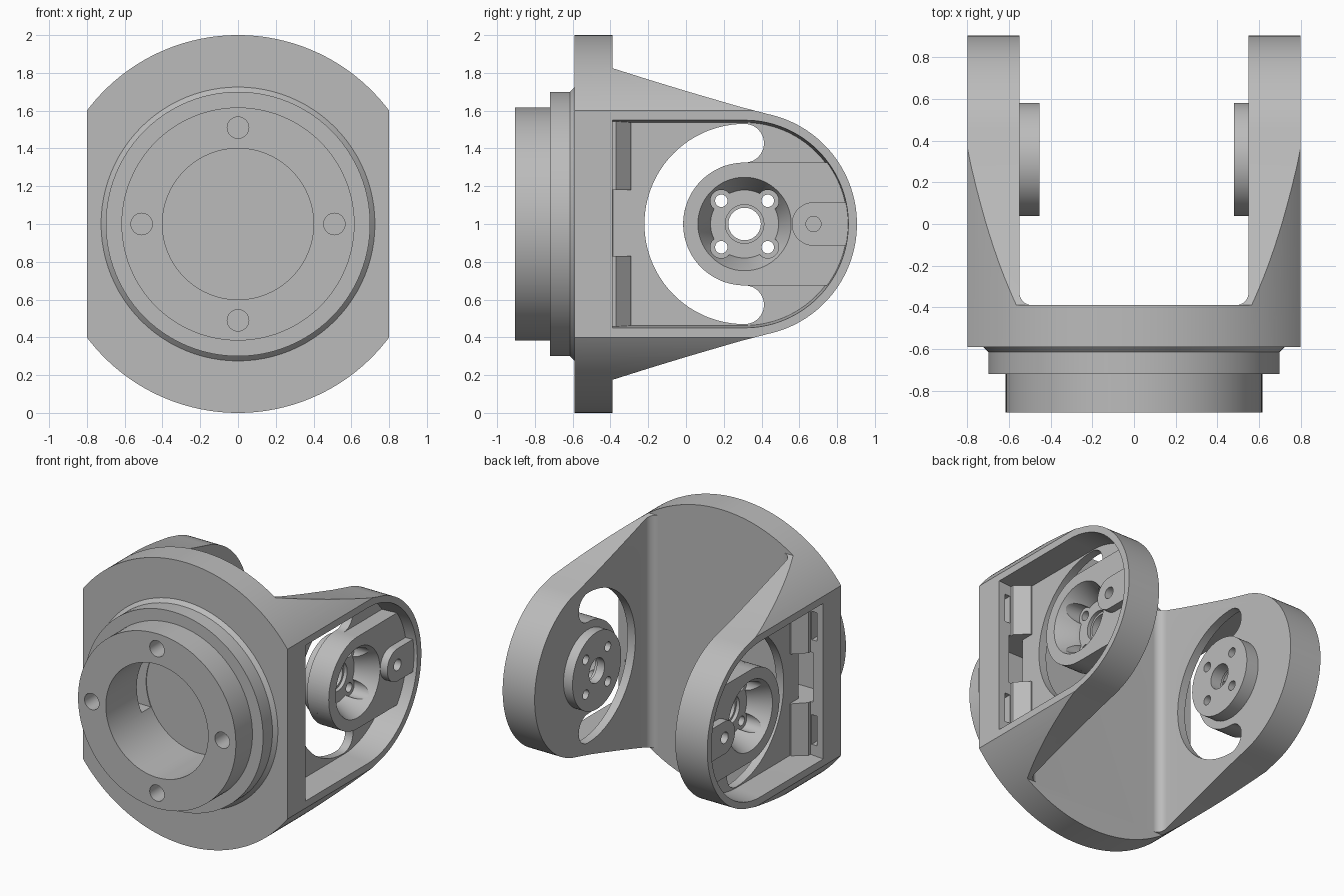
import bpy, bmesh, math

if "Cube" in bpy.data.objects:
    bpy.data.objects.remove(bpy.data.objects["Cube"])

metal = bpy.data.materials.new("grey_metal")
metal.use_nodes = True
GREY = (0.5, 0.5, 0.5, 1)
metal.diffuse_color = GREY
metal.node_tree.nodes["Principled BSDF"].inputs["Base Color"].default_value = GREY

HUB = (0.31, 1.0)      # pivot centre in the side plane (y, z)
MID = (0.0, 1.0)       # flange centre in the front plane (x, z)


def arc(centre, r, start, end, n=48):
    """Points on an arc, angles in degrees."""
    angles = [math.radians(start + (end - start) * i / n) for i in range(n + 1)]
    return [(centre[0] + r * math.cos(a), centre[1] + r * math.sin(a)) for a in angles]


def circle(centre, r, n=96):
    return arc(centre, r, 0, 360, n)[:-1]


def loft(name, sections, axis):
    """Closed solid through (height, outline) sections along an axis."""
    place = {"X": lambda a, b, h: (h, a, b),
             "Y": lambda a, b, h: (a, h, b),
             "Z": lambda a, b, h: (a, b, h)}[axis]
    bm = bmesh.new()
    rings = [[bm.verts.new(place(a, b, h)) for a, b in pts] for h, pts in sections]
    for low, high in zip(rings, rings[1:]):
        for i in range(len(low)):
            bm.faces.new((low[i - 1], low[i], high[i], high[i - 1]))
    bm.faces.new(rings[0])
    bm.faces.new(rings[-1])
    bmesh.ops.recalc_face_normals(bm, faces=bm.faces)
    mesh = bpy.data.meshes.new(name)
    bm.to_mesh(mesh)
    bm.free()
    mesh.materials.append(metal)
    obj = bpy.data.objects.new(name, mesh)
    bpy.context.collection.objects.link(obj)
    return obj


def prism(name, outline, low, high, axis):
    return loft(name, [(low, outline), (high, outline)], axis)


def combine(target, tool, operation):
    """Apply one boolean and throw the tool away."""
    mod = target.modifiers.new("shape", "BOOLEAN")
    mod.operation, mod.solver, mod.object = operation, "EXACT", tool
    with bpy.context.temp_override(object=target, active_object=target,
                                   selected_objects=[target]):
        bpy.ops.object.modifier_apply(modifier=mod.name)
    bpy.data.objects.remove(tool)


def add(tool):
    combine(yoke, tool, "UNION")


def cut(tool):
    combine(yoke, tool, "DIFFERENCE")


# Yoke body: clipped disc swept backwards, trimmed to the side profile
corner = math.degrees(math.acos(0.8))
clipped_disc = (arc(MID, 1, corner, 180 - corner, 96)
                + arc(MID, 1, 180 + corner, 360 - corner, 96))
yoke = prism("yoke_bracket", clipped_disc, -0.59, 1.0, "Y")
shoulder = [(-0.59, 2.1), (-0.39, 2.1), (-0.39, 1.825), (-0.2, 1.765),
            (0, 1.704), (0.15, 1.66), (0.28, 1.622)]
lower = [(y, 2 - z) for y, z in reversed(shoulder)]
profile = shoulder + arc(HUB, 0.595, 78, -78, 96) + lower
combine(yoke, prism("side_profile", profile, -1, 1, "X"), "INTERSECT")

# Gap between the arms, with rounded inner corners
gap = (arc((-0.49, -0.33), 0.06, 180, 270, 12) + arc((0.49, -0.33), 0.06, 270, 360, 12)
       + [(0.55, 1.1), (-0.55, 1.1)])
cut(prism("arm_gap", gap, -0.2, 2.2, "Z"))

# Stepped collar on the front
steps = [(-0.905, 0.617), (-0.72, 0.617), (-0.72, 0.7), (-0.615, 0.7),
         (-0.59, 0.725), (-0.5, 0.725)]
add(loft("collar", [(y, circle(MID, r)) for y, r in steps], "Y"))


def pocket_outline(r):
    return [(-0.39, 1 - r)] + arc(HUB, r, -90, 90, 64) + [(-0.39, 1 + r)]


hub_plate = (arc(HUB, 0.325, 90, 270)
             + arc(HUB, 0.57, -34.8, 34.8))
tab = arc((0.675, 1), 0.115, 90, 270, 24) + [(0.868, 0.885), (0.868, 1.115)]
c_slot = (arc(HUB, 0.53, 90, 270, 64)
          + arc((HUB[0], 0.5725), 0.1025, -90, 90, 24)[1:-1]
          + arc(HUB, 0.325, 270, 90, 64)
          + arc((HUB[0], 1.4275), 0.1025, -90, 90, 24)[1:-1])
screws = [(HUB[0] + a, 1 + b) for a in (-0.123, 0.123) for b in (-0.123, 0.123)]

for s, pad_face in ((1, 0.48), (-1, 0.455)):
    # Pocket in the outer face of the arm
    cut(loft("pocket", [(s * 0.61, pocket_outline(0.537)),
                        (s * 0.85, pocket_outline(0.553))], "X"))
    # Hub plate, sensor tab and inner bearing pad
    add(prism("hub_plate", hub_plate, s * 0.58, s * 0.72, "X"))
    add(prism("tab", tab, s * 0.6, s * 0.775, "X"))
    add(prism("pad", circle(HUB, 0.272), s * pad_face, s * 0.6, "X"))
    # Sloped blocks at the root of the pocket
    wedge = [(s * x, y) for x, y in ((0.58, -0.42), (0.7, -0.42), (0.7, -0.37),
                                     (0.62, -0.29), (0.58, -0.29))]
    for low, high in ((0.44, 0.83), (1.18, 1.56)):
        add(prism("root_block", wedge, low, high, "Z"))
        slot = [(s * x, y) for x, y in ((0.71, -0.45), (0.75, -0.45),
                                        (0.75, -0.36), (0.71, -0.36))]
        cut(prism("root_slot", slot, low + 0.09, high - 0.09, "Z"))
    # Curved slot round the hub
    cut(prism("curved_slot", c_slot, s * 0.5, s * 0.9, "X"))
    # Hub recess, screw seats and through holes
    cut(loft("recess", [(s * 0.565, circle(HUB, 0.18)), (s * 0.6, circle(HUB, 0.19)),
                        (s * 0.73, circle(HUB, 0.252))], "X"))
    cut(prism("hub_step", circle(HUB, 0.102), s * 0.54, s * 0.7, "X"))
    cut(prism("hub_hole", circle(HUB, 0.086, 64), s * 0.4, s * 0.7, "X"))
    for centre in screws:
        cut(prism("screw_seat", circle(centre, 0.058, 32), s * 0.565, s * 0.8, "X"))
        cut(prism("screw_hole", circle(centre, 0.033, 32), s * 0.4, s * 0.7, "X"))
    cut(prism("tab_hole", circle((0.675, 1), 0.04, 32), s * 0.66, s * 0.85, "X"))

# Blind bore and bolt holes in the collar
cut(prism("bore", circle(MID, 0.4), -1, -0.45, "Y"))
for x, z in ((0.51, 1), (-0.51, 1), (0, 1.51), (0, 0.49)):
    cut(prism("bolt_hole", circle((x, z), 0.057, 40), -1, -0.65, "Y"))

# Cable channels from the bore into the pockets
for s in (1, -1):
    channel = [(s * x, y) for x, y in ((0.3, -0.56), (0.6, -0.56), (0.72, -0.46),
                                       (0.72, -0.37), (0.63, -0.37), (0.52, -0.455),
                                       (0.3, -0.455))]
    cut(prism("cable_channel", channel, 0.83, 1.18, "Z"))

# Smooth curved walls, sharp edges kept
bpy.ops.object.select_all(action="DESELECT")
yoke.select_set(True)
bpy.context.view_layer.objects.active = yoke
bpy.ops.object.shade_smooth_by_angle(angle=math.radians(25))
